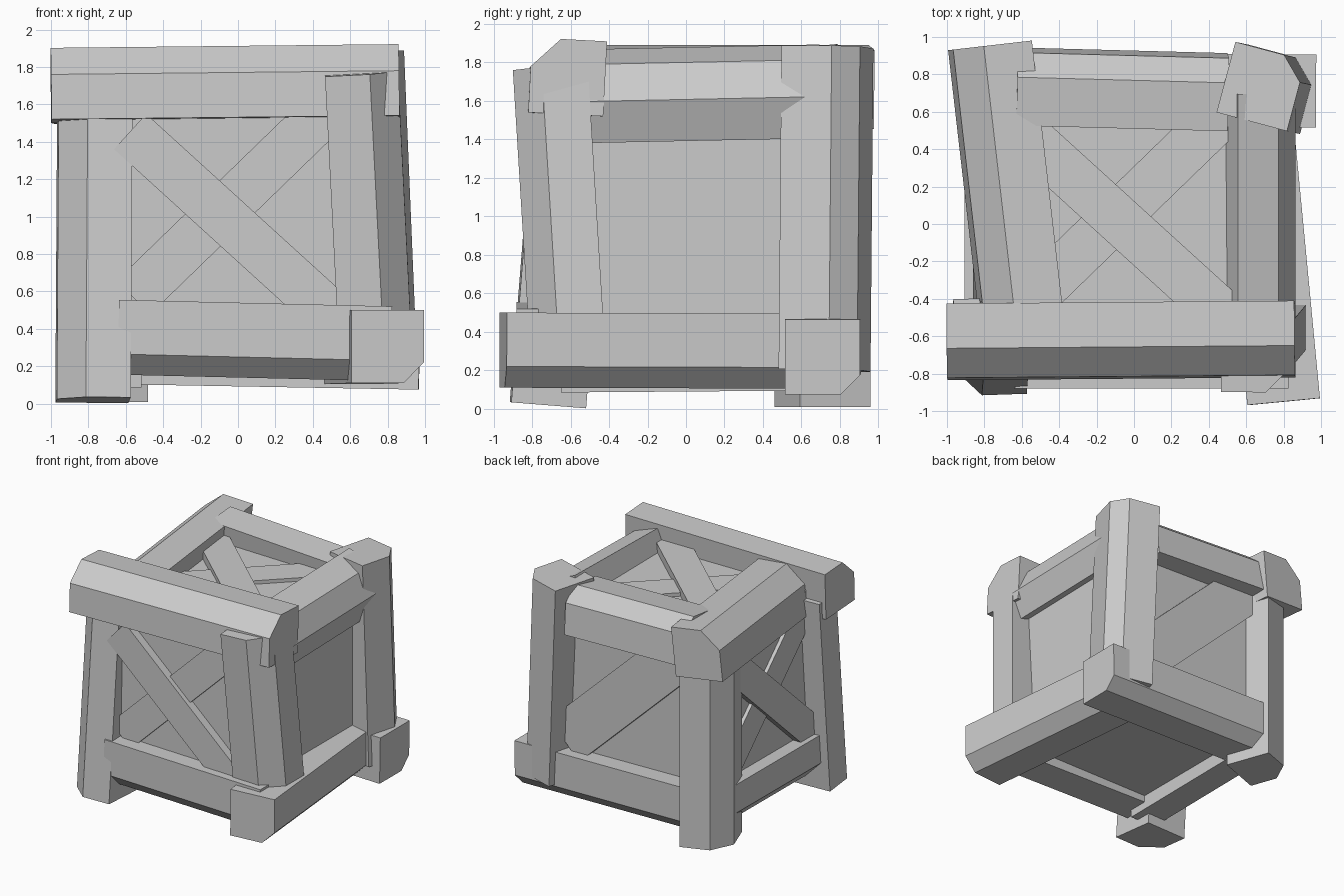
import bpy, bmesh
from math import cos, sin, radians
from mathutils import Vector as V

if "Cube" in bpy.data.objects:
    bpy.data.objects.remove(bpy.data.objects["Cube"])


def add_prism(name, ring_a, ring_b):
    """Closed solid between two matching rings of points."""
    bm = bmesh.new()
    a = [bm.verts.new(p) for p in ring_a]
    b = [bm.verts.new(p) for p in ring_b]
    n = len(a)
    bm.faces.new(a)
    bm.faces.new(b)
    for i in range(n):
        j = (i + 1) % n
        bm.faces.new((a[i], a[j], b[j], b[i]))
    bmesh.ops.recalc_face_normals(bm, faces=bm.faces)
    mesh = bpy.data.meshes.new(name)
    bm.to_mesh(mesh)
    bm.free()
    bpy.context.collection.objects.link(bpy.data.objects.new(name, mesh))


def beam(name, p0, p1, u, v, roll=0, h=0.195, c=0.15):
    """Square beam whose outer edge (towards u and v) is chamfered."""
    p0, p1, u, v = V(p0), V(p1), V(u), V(v)
    d = (p1 - p0).normalized()
    u = (u - d * u.dot(d)).normalized()
    v = (v - d * v.dot(d) - u * v.dot(u)).normalized()
    r = radians(roll)
    u, v = u * cos(r) + v * sin(r), v * cos(r) - u * sin(r)
    prof = [(-h, -h), (h, -h), (h, h - c), (h - c, h), (-h, h)]
    off = [u * x + v * y for x, y in prof]
    add_prism(name, [p0 + o for o in off], [p1 + o for o in off])


def plank(name, centre, a, b, n, offset, slope, half_t, half_w=0.128):
    """Diagonal board on a face with axes a, b and outward normal n."""
    c = V(centre) + b * offset
    d = (a + b * slope).normalized()
    w = (b - a * slope).normalized() * half_w
    ring = [w * s + n * t for s, t in ((-1, -half_t), (1, -half_t), (1, half_t), (-1, half_t))]
    add_prism(name, [c - d * 0.78 + o for o in ring], [c + d * 0.78 + o for o in ring])


X, Y, Z = V((1, 0, 0)), V((0, 1, 0)), V((0, 0, 1))
C = V((0, 0, 0.98))

# inner box carrying the flat panels
sq = [(-.79, -.74), (.7, -.74), (.7, .76), (-.79, .76)]
add_prism("inner_box", [V((x, y, .21)) for x, y in sq], [V((x, y, 1.71)) for x, y in sq])

# crossed boards on three faces, one wide board on the back
for side, a, b, n, dist in (("front", X, Z, -Y, .74), ("left", -Y, Z, -X, .79), ("top", X, Y, Z, .73)):
    plank(side + "_upper_plank", C + n * dist, a, b, n, -0.05, -0.91, 0.07)
    plank(side + "_lower_plank", C + n * dist, a, b, n, 0.13, 0.97, 0.03)
plank("back_wide_plank", C + Y * .76, X, Z, Y, 0.1, -0.95, 0.06, 0.2)

# corner posts
beam("front_left_post", (-.775, -.72, .02), (-.765, -.59, 1.65), -X, -Y, 2)
beam("front_right_post", (.735, -.615, .3), (.66, -.705, 1.77), X, -Y, 0)
beam("back_right_post", (.75, .72, .2), (.68, .735, 1.88), X, Y, -15, .195, .12)
beam("back_left_post", (-.73, .71, .01), (-.73, .71, 1.6), -X, Y, -20)

# top beams
beam("front_top_beam", (-1, -.63, 1.705), (.86, -.615, 1.725), -Y, Z, 3)
beam("right_top_beam", (.67, -.5, 1.625), (.67, .7, 1.65), X, Z, -20, .19)
beam("left_top_beam", (-.77, .955, 1.68), (-.6, -.52, 1.68), -X, Z, 6, .205)
beam("back_top_beam", (-.63, .735, 1.70), (.5, .705, 1.66), Y, Z, 6, .19, .12)

# bottom beams
beam("front_bottom_beam", (-.64, -.68, .355), (.82, -.68, .32), -Y, -Z, 0, .2, .11)
beam("right_bottom_beam", (.8, -.95, .305), (.65, .62, .3), X, -Z, 0, .195, .11)
beam("back_bottom_beam", (-.7, .72, .3), (.97, .71, .27), Y, -Z, 0, .195, .1)
beam("left_bottom_beam", (-.71, -.65, .28), (-.71, .65, .29), -X, -Z)
